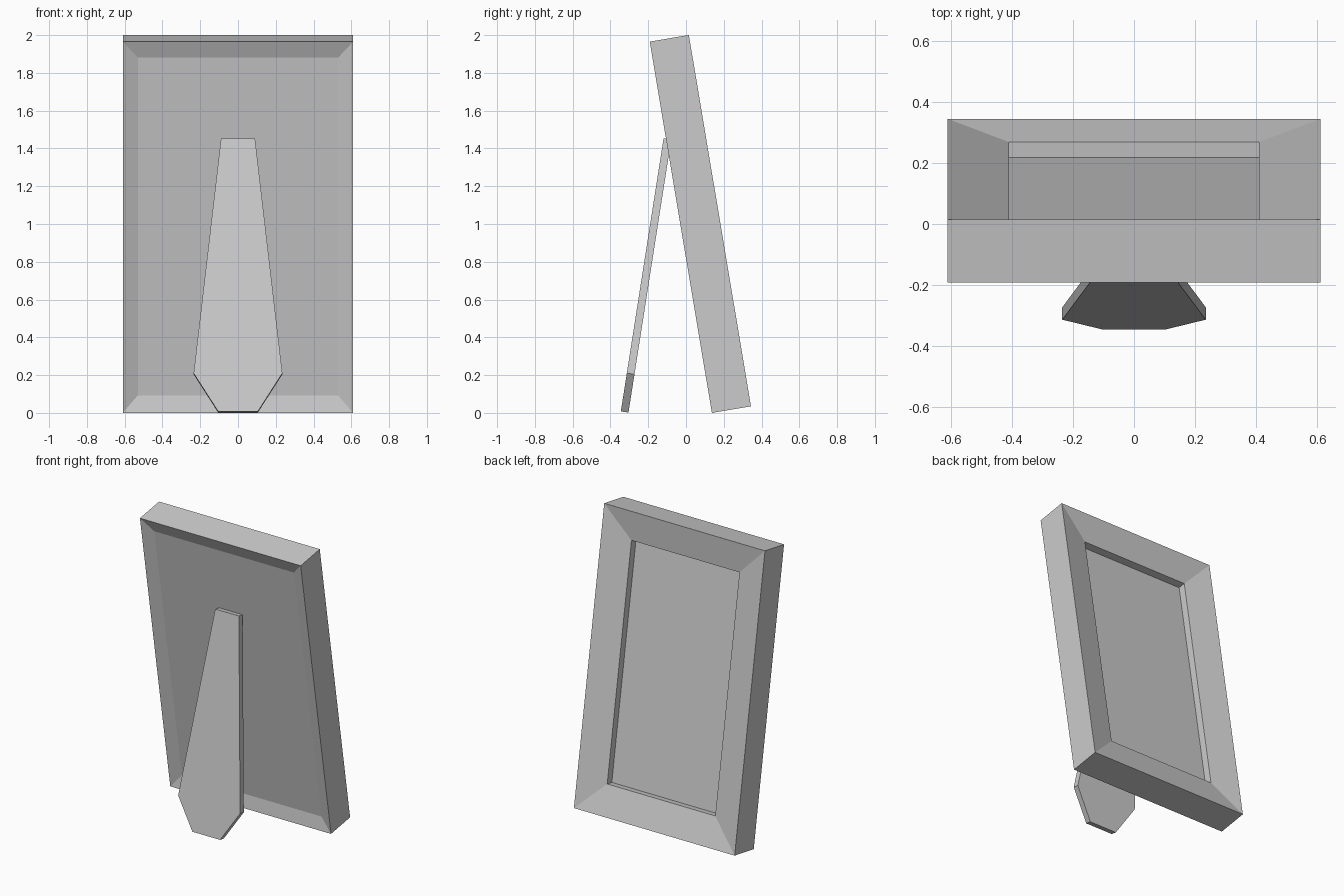
import bpy, bmesh
from math import radians
from mathutils import Matrix

if "Cube" in bpy.data.objects:
    bpy.data.objects.remove(bpy.data.objects["Cube"])

W, L, T = 0.61, 1.993, 0.21  # half width, length, thickness of the frame


def loft(name, rings, matrix):
    """Join equal-sized point rings with quads and cap both ends."""
    bm = bmesh.new()
    loops = [[bm.verts.new(p) for p in ring] for ring in rings]
    n = len(loops[0])
    for a, b in zip(loops, loops[1:]):
        for i in range(n):
            j = (i + 1) % n
            bm.faces.new((a[i], a[j], b[j], b[i]))
    bm.faces.new(loops[0])
    bm.faces.new(loops[-1])
    bmesh.ops.recalc_face_normals(bm, faces=bm.faces)
    mesh = bpy.data.meshes.new(name)
    bm.to_mesh(mesh)
    bm.free()
    mesh.transform(matrix)
    obj = bpy.data.objects.new(name, mesh)
    bpy.context.collection.objects.link(obj)
    return obj


def frame_ring(inset_x, inset_z, y):
    x = W - inset_x
    return [(-x, y, inset_z), (x, y, inset_z), (x, y, L - inset_z), (-x, y, L - inset_z)]


# Picture frame: recessed back, mitred sloping front, stepped-in picture panel
loft("picture_frame", [
    frame_ring(0.08, 0.09, 0.027),
    frame_ring(0, 0, 0),
    frame_ring(0, 0, T),
    frame_ring(0.2, 0.2, T - 0.043),
    frame_ring(0.2, 0.2, T - 0.094),
], Matrix.Translation((0, 0.137, 0)) @ Matrix.Rotation(radians(9.5), 4, 'X'))

# Easel leg: tapered board leaning against the back
half = [(0.105, 0), (0.235, 0.205), (0.09, 1.463)]
outline = half + [(-x, z) for x, z in reversed(half)]
loft("easel_leg", [[(x, y, z) for x, z in outline] for y in (0, 0.041)],
     Matrix.Translation((0, -0.345, 0.008)) @ Matrix.Rotation(radians(-8.9), 4, 'X'))
